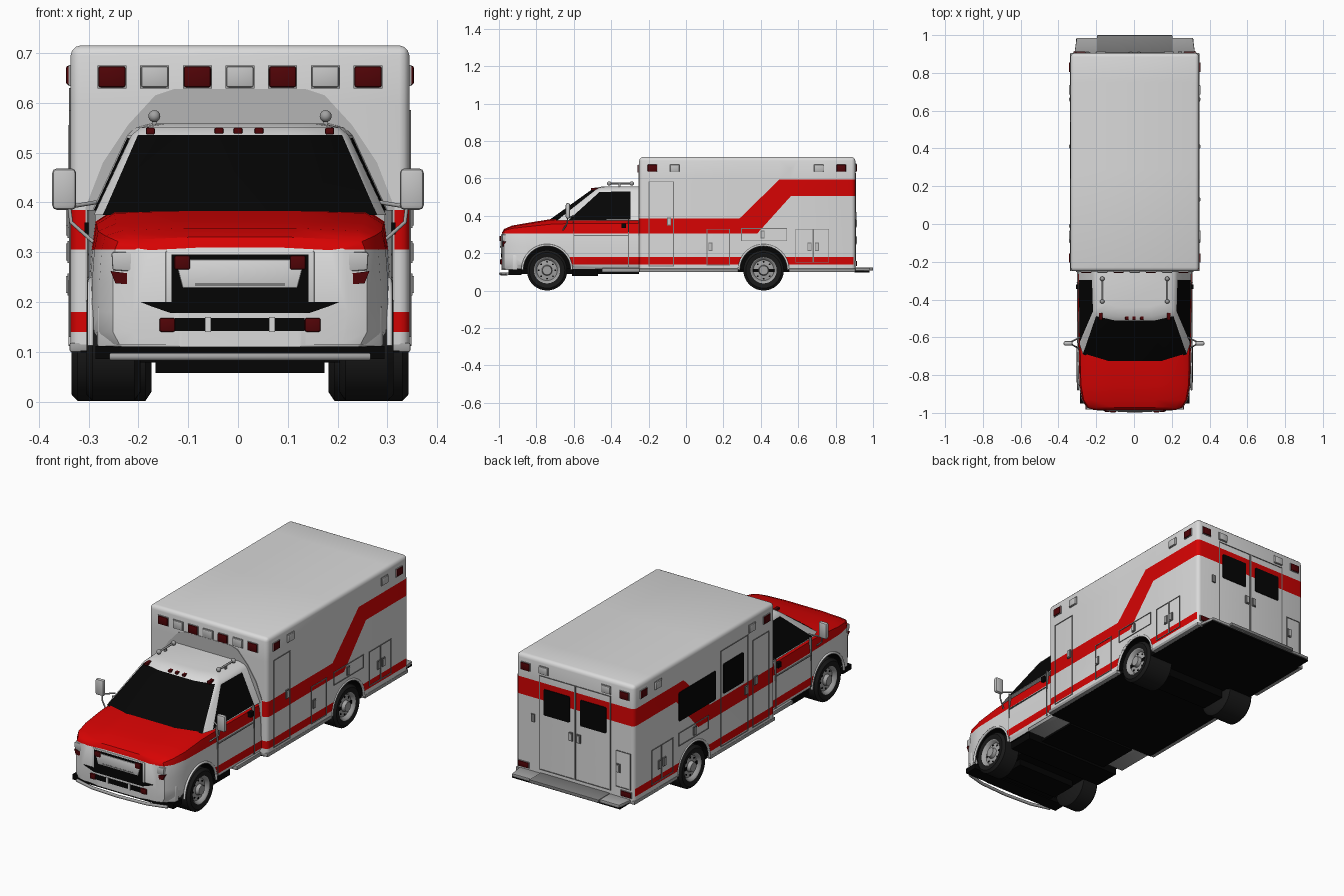
import bpy, bmesh, math
from mathutils import Matrix

old = bpy.data.objects.get("Cube")
if old:
    bpy.data.objects.remove(old)


def material(name, *rgb):
    m = bpy.data.materials.new(name)
    m.use_nodes = True
    m.diffuse_color = (*rgb, 1)
    m.node_tree.nodes["Principled BSDF"].inputs["Base Color"].default_value = (*rgb, 1)
    return m


BLACK = material("black", .0015, .0015, .0015)
WHITE = material("white paint", .7, .7, .7)
RED = material("red paint", .68, .001, .001)
LAMP = material("dark red lens", .08, .001, .002)
CLEAR = material("clear lens", .55, .55, .55)
PANEL = material("light grey panel", .46, .46, .46)
METAL = material("grey metal", .36, .36, .36)
TRIM = material("seam grey", .2, .2, .2)
TYRE = material("tyre rubber", .01, .01, .01)
parts = []


def finish(name, bm, *mats):
    bmesh.ops.recalc_face_normals(bm, faces=bm.faces)
    me = bpy.data.meshes.new(name)
    bm.to_mesh(me)
    bm.free()
    for m in mats:
        me.materials.append(m)
    ob = bpy.data.objects.new(name, me)
    bpy.context.scene.collection.objects.link(ob)
    parts.append(ob)
    return ob


def add_loft(bm, rings):
    rows = [[bm.verts.new(p) for p in r] for r in rings]
    n = len(rows[0])
    for a, b in zip(rows, rows[1:]):
        for i in range(n):
            bm.faces.new((a[i], a[(i + 1) % n], b[(i + 1) % n], b[i]))
    bm.faces.new(rows[0])
    bm.faces.new(rows[-1])


def place(axis, d, u, v):
    return {"x": (d, u, v), "y": (u, d, v), "z": (u, v, d)}[axis]


def prism(name, axis, polys, a, b, mat, bevel=0):
    bm = bmesh.new()
    for pts in polys:
        add_loft(bm, [[place(axis, d, *p) for p in pts] for d in (a, b)])
    if bevel:
        bmesh.ops.bevel(bm, geom=bm.edges[:], offset=bevel, segments=2, profile=.5, affect="EDGES")
    return finish(name, bm, mat)


def rect(u0, u1, v0, v1):
    return [(u0, v0), (u1, v0), (u1, v1), (u0, v1)]


def mirrored(half):
    return half + [(-u, v) for u, v in reversed(half)]


def block(name, x, y, z, mat, bevel=0):
    return prism(name, "z", [rect(*x, *y)], *z, mat, bevel)


def tube(name, pts, radius, mat):
    cu = bpy.data.curves.new(name, "CURVE")
    cu.dimensions = "3D"
    cu.bevel_depth, cu.bevel_resolution, cu.use_fill_caps = radius, 2, True
    sp = cu.splines.new("POLY")
    sp.points.add(len(pts) - 1)
    for q, p in zip(sp.points, pts):
        q.co = (*p, 1)
    cu.materials.append(mat)
    ob = bpy.data.objects.new(name, cu)
    bpy.context.scene.collection.objects.link(ob)
    parts.append(ob)


def cut_arches(ob, y, radius):
    bm = bmesh.new()
    for s in (-1, 1):
        rot = Matrix.Translation((s * .33, y, .11)) @ Matrix.Rotation(math.pi / 2, 4, "Y")
        bmesh.ops.create_cone(bm, cap_ends=True, segments=40, radius1=radius, radius2=radius, depth=.32, matrix=rot)
    cutter = finish("arch_cutter", bm, BLACK)
    mod = ob.modifiers.new("arches", "BOOLEAN")
    mod.operation, mod.object = "DIFFERENCE", cutter
    bpy.context.view_layer.objects.active = ob
    bpy.ops.object.modifier_apply(modifier=mod.name)
    parts.remove(cutter)
    bpy.data.objects.remove(cutter)


def ramp(y, y0, z0, y1, z1):
    return z0 + (z1 - z0) * min(1, max(0, (y - y0) / (y1 - y0)))


# Rear body: rounded box, sliced along the stripe edges and painted by position
W, FRONT, REAR, AXLE_F, AXLE_R = .34, -.25, .905, -.743, .415
UPPER, LOWER = (.285, .385, .5, .595), (.38, .305, .56, .505)
bm = bmesh.new()
add_loft(bm, [[(u, v, z) for u, v in rect(-W, W, FRONT, REAR)] for z in (.115, .715)])
round_edges = [e for e in bm.edges if max(v.co.z for v in e.verts) > .5]
bmesh.ops.bevel(bm, geom=round_edges, offset=.02, segments=3, profile=.5, affect="EDGES")
cuts = [((0, 0, z), (0, 0, 1)) for z in (.14, .18, .305, .385, .505, .595)]
for y0, z0, y1, z1 in (UPPER, LOWER):
    cuts += [((0, y0, z0), (0, z0 - z1, y1 - y0)), ((0, y0, 0), (0, 1, 0)), ((0, y1, 0), (0, 1, 0))]
for co, no in cuts:
    bmesh.ops.bisect_plane(bm, geom=bm.verts[:] + bm.edges[:] + bm.faces[:], plane_co=co, plane_no=no)
for f in bm.faces:
    c = f.calc_center_median()
    stripe = ramp(c.y, *LOWER) < c.z < ramp(c.y, *UPPER)
    skirt = .14 < c.z < .18 and c.y < REAR - .01
    f.material_index = 0 if c.z < .116 else 2 if stripe or skirt else 1
cut_arches(finish("rear_body", bm, BLACK, WHITE, RED), AXLE_R, .128)

FACES = {"left": ("x", W, 1), "right": ("x", -W, -1), "rear": ("y", REAR, 1), "front": ("y", FRONT, -1)}


def plate(name, face, polys, t, mat, bevel=0):
    axis, d, s = FACES[face]
    prism(name, axis, polys, d - s * .004, d + s * t, mat, bevel)


def door(name, face, u0, u1, v0, v1, handle=None):
    w = .004
    plate(name + "_seam", face, [rect(u0, u1, v0, v0 + w), rect(u0, u1, v1 - w, v1),
                                 rect(u0, u0 + w, v0, v1), rect(u1 - w, u1, v0, v1)], .003, TRIM)
    if handle:
        u, v = handle
        plate(name + "_handle", face, [rect(u - .011, u + .011, v - .022, v + .022)], .006, TRIM)
        plate(name + "_latch", face, [rect(u - .007, u + .007, v - .017, v + .017)], .009, CLEAR)


def window(name, face, u0, u1, v0, v1):
    c = .005
    plate(name, face, [[(u0 + c, v0), (u1 - c, v0), (u1, v0 + c), (u1, v1 - c),
                        (u1 - c, v1), (u0 + c, v1), (u0, v1 - c), (u0, v0 + c)]], .004, BLACK)


def lamp(face, u, v, mat, w=.027, h=.021):
    plate("lamp_rim", face, [rect(u - w - .002, u + w + .002, v - h - .002, v + h + .002)], .004, METAL)
    plate("warning_lamp", face, [rect(u - w, u + w, v - h, v + h)], .009, mat, .004)


# Doors, lockers and windows of the rear body
for side in ("left", "right"):
    door("front_locker", side, -.2, -.065, .13, .585, (-.09, .37))
    door("wheel_locker", side, .295, .54, .265, .335, (.41, .3))
    door("rear_locker_a", side, .585, .68, .15, .33, (.66, .235))
    door("rear_locker_b", side, .68, .765, .15, .33, (.7, .235))
    for y, m in ((-.18, LAMP), (-.06, CLEAR), (.71, CLEAR), (.83, LAMP)):
        lamp(side, y, .655, m, .025, .019)
door("low_locker", "left", .11, .235, .135, .33, (.13, .235))
door("side_door", "right", -.03, .195, .13, .63, (-.01, .35))
window("side_door_window", "right", .01, .175, .4, .555)
window("side_window", "right", .24, .54, .395, .545)
for s in (-1, 1):
    door("rear_door", "rear", min(0, s * .205), max(0, s * .205), .14, .63, (s * .022, .36))
    window("rear_window", "rear", min(s * .03, s * .18), max(s * .03, s * .18), .43, .565)
    lamp("rear", s * .285, .655, LAMP, .025, .019)
    lamp("rear", s * .18, .66, CLEAR, .025, .019)
    lamp("rear", s * .295, .145, LAMP, .03, .014)
door("rear_locker", "rear", -.32, -.235, .17, .36, (-.25, .27))
plate("rear_handle", "rear", [rect(.23, .25, .38, .42)], .007, TRIM)
for i in range(-3, 4):
    lamp("front", i * .0857, .652, LAMP if i % 2 else CLEAR)
plate("cab_gasket", "front", [mirrored([(.31, .2), (.31, .39), (.275, .48), (.225, .555), (.17, .615), (.13, .628)])],
      .003, PANEL)

# Cab lower body: lofted rings, red above the belt and in the skirt stripe
stations = [(-.985, .215, .309), (-.972, .255, .33), (-.93, .282, .348), (-.85, .297, .362),
            (-.72, .3, .383), (-.62, .302, .388), (-.25, .306, .388)]
rings = []
for y, w, top in stations:
    ring = mirrored([(w * .95, .115), (w, .14), (w, .18), (w, .24), (w * .985, .305),
                     (w * .96, .305 + (top - .305) * .65), (w * .84, top - .005), (w * .4, top)])
    rings.append([(x, y, z) for x, z in ring])
bm = bmesh.new()
add_loft(bm, rings)
for f in bm.faces:
    c = f.calc_center_median()
    band = .14 < c.z < .18 and c.y > -.64
    f.material_index = 0 if c.z < .116 else 2 if band or (c.z > .305 and c.y > -.984) else 1
cut_arches(finish("cab_body", bm, BLACK, WHITE, RED), AXLE_F, .13)

# Cab upper: tapered rings with glass faces and inset side windows
plans = [(.375, [(.14, -.735), (.275, -.69), (.293, -.635), (.298, -.29), (.3, -.245)]),
         (.535, [(.1, -.512), (.205, -.488), (.218, -.465), (.224, -.29), (.226, -.245)]),
         (.55, [(.09, -.49), (.19, -.465), (.2, -.445), (.208, -.29), (.21, -.245)]),
         (.558, [(.08, -.44), (.15, -.42), (.16, -.4), (.17, -.29), (.18, -.245)])]
bm = bmesh.new()
add_loft(bm, [[(x, y, z) for x, y in mirrored(p)] for z, p in plans])
bm.normal_update()
panes = []
for f in bm.faces:
    c = f.calc_center_median()
    f.material_index = 0
    if .4 < c.z < .5:
        if c.y < -.58 and abs(c.x) < .23:
            f.material_index = 1
        elif -.5 < c.y < -.35 and abs(c.x) > .2:
            panes.append(f)
bmesh.ops.inset_individual(bm, faces=panes, thickness=.008)
for f in panes:
    f.material_index = 1
finish("cab_upper", bm, WHITE, BLACK)

# Cab nose: grille, lamps, bumper and step bar
prism("grille_surround", "y", [rect(-.15, .15, .19, .303)], -.97, -.988, WHITE, .004)
prism("grille_recess", "y", [rect(-.138, .138, .2, .295)], -.97, -.99, BLACK)
prism("grille_panel", "y", [mirrored([(.115, .228), (.13, .285)])], -.97, -.993, WHITE, .003)
prism("grille_slot", "y", [rect(-.09, .09, .232, .238)], -.97, -.994, TRIM)
prism("bumper_gap", "y", [mirrored([(.14, .178), (.18, .192), (.2, .2)])], -.9, -.9885, BLACK)
for name, z0, z1, k, mat in (("front_bumper", .11, .192, 1, WHITE), ("bumper_seam", .19, .198, .985, BLACK)):
    edge = [(.287 * k, -.9), (.285 * k, -.925), (.24 * k, -.966), (.12 * k, -.987)]
    prism(name, "z", [mirrored(edge)], z0, z1, mat, .004 if mat == WHITE else 0)
prism("bumper_slot", "y", [rect(-.13, .13, .142, .168)], -.97, -.9885, BLACK)
block("valance", (-.29, .29), (-.95, -.88), (.085, .112), BLACK)
tube("step_bar", [(-.26, -.955, .09), (-.16, -.982, .09), (0, -.991, .09), (.16, -.982, .09), (.26, -.955, .09)],
     .008, METAL)
for s in (-1, 1):
    def front(name, pts, y, mat, bevel=0):
        prism(name, "y", [[(s * u, v) for u, v in pts]], -.94, y, mat, bevel)
    front("headlight", [(.165, .3), (.258, .3), (.256, .264), (.17, .257)], -.983, CLEAR, .004)
    front("turn_signal", [(.183, .252), (.26, .262), (.25, .237), (.2, .235)], -.981, LAMP)
    front("grille_lamp", rect(.1, .132, .265, .293), -.997, LAMP, .004)
    front("bumper_lamp", rect(.13, .162, .14, .168), -.994, LAMP, .004)
    front("bumper_post", rect(.058, .07, .14, .17), -.992, WHITE)
    # Cab doors, mirrors, horns and steps
    for y, w in ((-.605, .304), (-.31, .3075)):
        block("door_seam", (s * .29, s * w), (y, y + .004), (.13, .385), TRIM)
    block("belt_seam", (s * .29, s * .3055), (-.6, -.31), (.293, .297), TRIM)
    block("door_handle", (s * .29, s * .312), (-.345, -.32), (.335, .36), BLACK)
    block("cab_step", (s * .2, s * .305), (-.45, -.25), (.098, .12), METAL, .004)
    block("mirror", (s * .325, s * .373), (-.643, -.62), (.385, .468), CLEAR, .009)
    tube("mirror_arm", [(s * .29, -.66, .32), (s * .335, -.635, .36), (s * .345, -.63, .44)], .004, METAL)
    tube("mirror_brace", [(s * .285, -.6, .4), (s * .345, -.63, .39)], .004, METAL)
    tube("horn_pipe", [(s * .172, -.41, .573), (s * .172, -.29, .573)], .005, METAL)
    bm = bmesh.new()
    for y in (-.41, -.29):
        bmesh.ops.create_uvsphere(bm, u_segments=16, v_segments=8, radius=.012,
                                  matrix=Matrix.Translation((s * .172, y, .573)))
    finish("horn_bell", bm, METAL)
    block("horn_foot", (s * .167, s * .177), (-.36, -.35), (.545, .573), METAL)
    for y0, y1 in ((FRONT, .28), (.55, REAR)):
        block("body_sill", (s * .3, s * .342), (y0, y1), (.1, .118), METAL, .003)
    for y, x in ((AXLE_F, .3), (AXLE_R, .338)):
        arc = [math.radians(a) for a in range(0, 181, 12)]
        tube("arch_lip", [(s * x, y + .132 * math.cos(a), .112 + .132 * math.sin(a)) for a in arc], .006, WHITE)
for x in (-.18, -.042, -.004, .038, .18):
    block("roof_marker", (x - .009, x + .009), (-.508, -.47), (.536, .55), LAMP, .003)

# Rear step, floor, axles and chassis
prism("rear_step", "z", [mirrored([(.32, .9), (.308, .985)])], .106, .122, METAL, .004)
block("rear_step_base", (-.31, .31), (.9, .98), (.098, .107), BLACK)
block("step_tread", (-.2, .2), (.9, .9995), (.108, .125), TRIM, .003)
block("floor", (-.32, .32), (-.25, .9), (.099, .117), BLACK)
block("cab_floor", (-.2, .2), (-.9, -.25), (.09, .12), BLACK)
block("cab_tank", (-.28, .28), (-.61, -.47), (.078, .118), BLACK)
for y in (AXLE_F, AXLE_R):
    block("axle", (-.17, .17), (y - .07, y + .07), (.057, .1), BLACK)


# Wheels: spun section with steel rim, hub and vent holes
def wheel(name, side, y, outer, inner):
    depth, n = outer - inner, 36
    prof = [(.024, 0), (.028, .018), (.055, .022), (.064, .008), (.07, .004),
            (.095, 0), (.108, .012), (.108, depth - .012), (.09, depth)]
    bm = bmesh.new()
    turns = [k * math.tau / n for k in range(n)]
    add_loft(bm, [[(side * (outer - d), y + r * math.cos(a), .109 + r * math.sin(a)) for a in turns] for r, d in prof])
    for f in bm.faces:
        c = f.calc_center_median()
        radius = math.hypot(c.y - y, c.z - .109)
        f.material_index = int(radius < .069 and abs(c.x) > outer - .03)
    finish(name, bm, TYRE, METAL)
    holes = [[(y + .045 * math.cos(a) + .005 * math.cos(t), .109 + .045 * math.sin(a) + .005 * math.sin(t))
              for t in (i * math.tau / 8 for i in range(8))] for a in (h * math.tau / 8 for h in range(8))]
    prism(name + "_vents", "x", holes, side * (outer - .026), side * (outer - .018), BLACK)


for s in (-1, 1):
    wheel("front_wheel", s, AXLE_F, .308, .2)
    wheel("rear_wheel", s, AXLE_R, .338, .178)

# Smooth shading with sharp edges kept
bpy.ops.object.select_all(action="DESELECT")
for ob in parts:
    if ob.type == "MESH":
        ob.select_set(True)
        bpy.context.view_layer.objects.active = ob
    if not ob.name.startswith("mirror"):
        ob.location.x = .004
bpy.ops.object.shade_smooth_by_angle(angle=math.radians(35))
